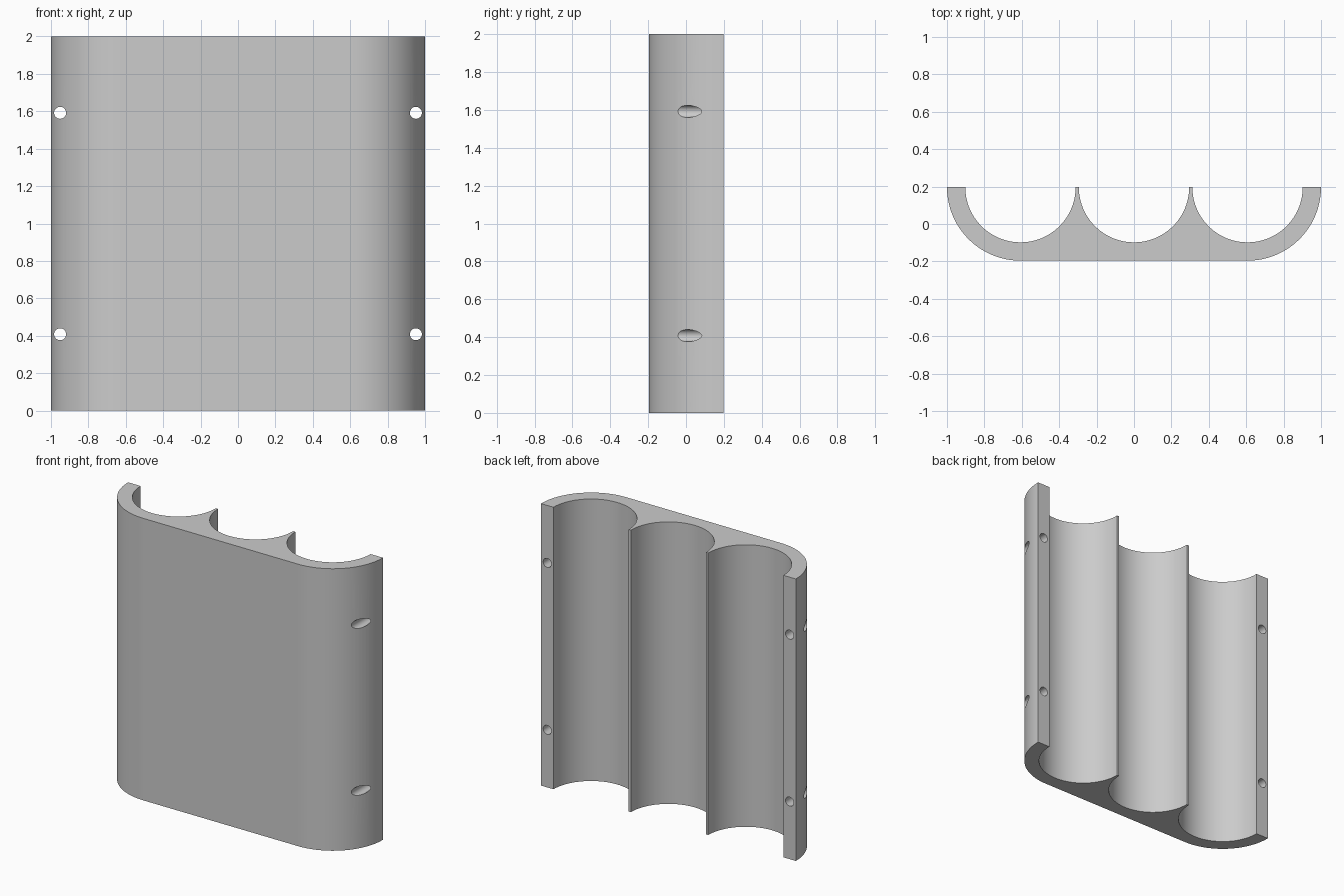
import bpy, bmesh
from math import pi, cos, sin

HEIGHT = 2.0
BACK = 0.197        # y of the open back edge
SPACING = 0.607     # distance between trough centres
OUTER, INNER = 0.393, 0.295
STEPS = 48

if "Cube" in bpy.data.objects:
    bpy.data.objects.remove(bpy.data.objects["Cube"], do_unlink=True)

grey = bpy.data.materials.new("light grey")
grey.use_nodes = True
colour = (0.6, 0.6, 0.6, 1)
grey.diffuse_color = colour
grey.node_tree.nodes["Principled BSDF"].inputs["Base Color"].default_value = colour


def arc(cx, radius, start, end, steps):
    angles = [start + (end - start) * i / steps for i in range(steps + 1)]
    return [(cx + radius * cos(a), BACK + radius * sin(a)) for a in angles]


# Cross-section: rounded front shell, then three half-round troughs
profile = arc(-SPACING, OUTER, pi, 1.5 * pi, STEPS // 2)
profile += arc(SPACING, OUTER, 1.5 * pi, 2 * pi, STEPS // 2)
for cx in (SPACING, 0, -SPACING):
    profile += arc(cx, INNER, 2 * pi, pi, STEPS)

# Extrude the cross-section to full height
bm = bmesh.new()
base = bm.faces.new([bm.verts.new((x, y, 0)) for x, y in profile])
result = bmesh.ops.extrude_face_region(bm, geom=[base])
top = [v for v in result["geom"] if isinstance(v, bmesh.types.BMVert)]
bmesh.ops.translate(bm, verts=top, vec=(0, 0, HEIGHT))
bmesh.ops.recalc_face_normals(bm, faces=bm.faces)
mesh = bpy.data.meshes.new("triple_trough_holder")
bm.to_mesh(mesh)
bm.free()
mesh.materials.append(grey)
holder = bpy.data.objects.new("triple_trough_holder", mesh)
bpy.context.collection.objects.link(holder)

# Screw holes running front to back through both side walls
cutters = []
for x in (-0.951, 0.951):
    for z in (0.408, 1.592):
        bpy.ops.mesh.primitive_cylinder_add(
            vertices=32, radius=0.032, depth=1,
            location=(x, 0, z), rotation=(pi / 2, 0, 0))
        cutter = bpy.context.object
        cutter.name = "screw_hole_cutter"
        cutter.data.materials.append(grey)
        cutter.hide_render = True
        cutters.append(cutter)
        cut = holder.modifiers.new("screw_hole", 'BOOLEAN')
        cut.operation = 'DIFFERENCE'
        cut.solver = 'EXACT'
        cut.object = cutter

# Apply the cuts, remove the cutters and smooth the curved walls
bpy.ops.object.select_all(action='DESELECT')
holder.select_set(True)
bpy.context.view_layer.objects.active = holder
for name in [m.name for m in holder.modifiers]:
    bpy.ops.object.modifier_apply(modifier=name)
for cutter in cutters:
    bpy.data.objects.remove(cutter, do_unlink=True)
bpy.ops.object.shade_smooth_by_angle(angle=pi / 6)
